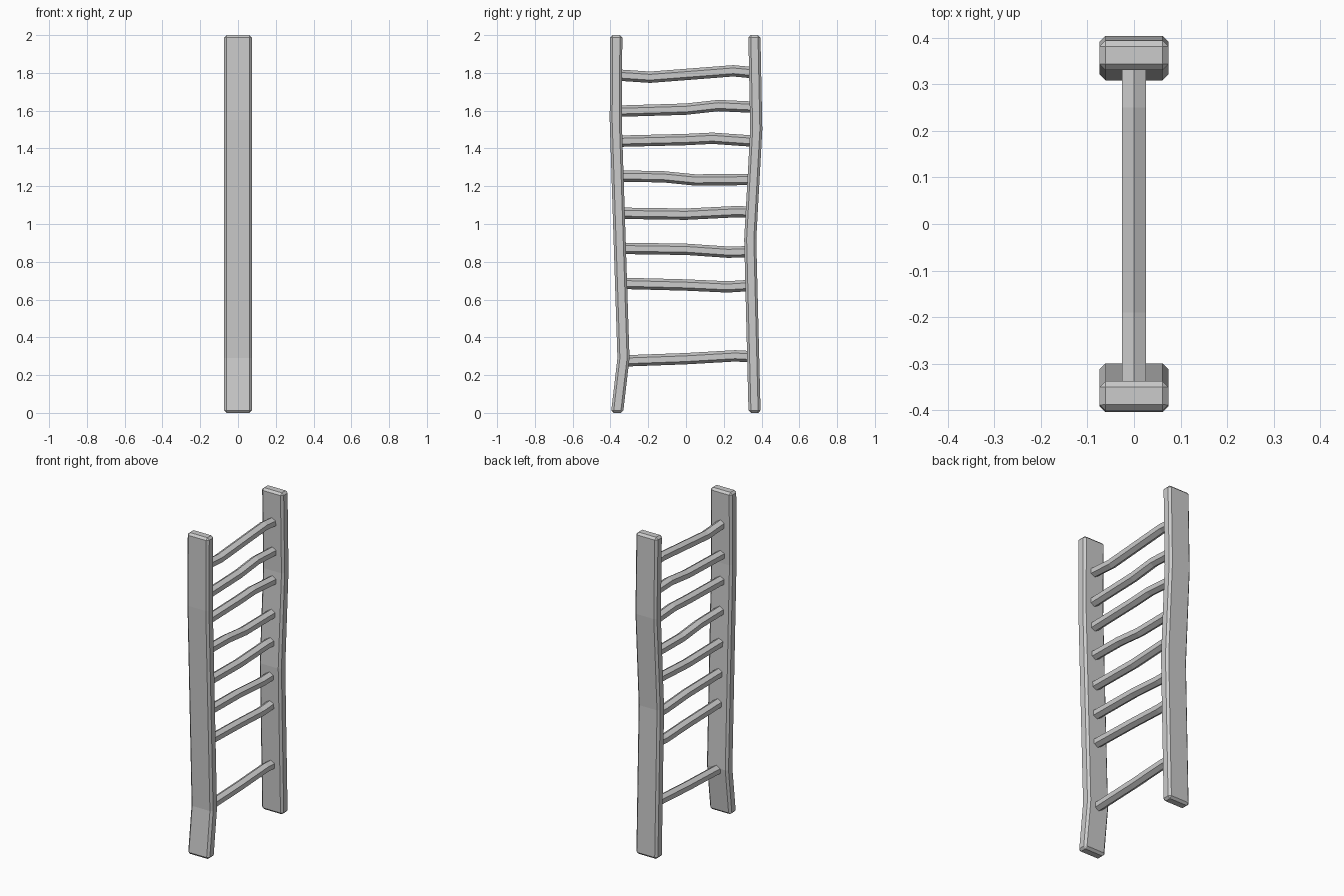
import bpy, bmesh, math

if "Cube" in bpy.data.objects:
    bpy.data.objects.remove(bpy.data.objects["Cube"])


def sweep(name, rings):
    """Skin a list of equal-length vertex rings and cap both ends."""
    bm = bmesh.new()
    vs = [[bm.verts.new(p) for p in ring] for ring in rings]
    n = len(vs[0])
    for a, b in zip(vs, vs[1:]):
        for i in range(n):
            j = (i + 1) % n
            bm.faces.new((a[i], a[j], b[j], b[i]))
    bm.faces.new(vs[0])
    bm.faces.new(vs[-1])
    bmesh.ops.recalc_face_normals(bm, faces=bm.faces)
    mesh = bpy.data.meshes.new(name)
    bm.to_mesh(mesh)
    bm.free()
    obj = bpy.data.objects.new(name, mesh)
    bpy.context.collection.objects.link(obj)
    return obj


# Rails: (z, centre y) along each crooked plank
HALF_X, HALF_Y = 0.074, 0.032
LEFT = [(0, -0.365), (0.29, -0.331), (1.55, -0.372), (2, -0.369)]
RIGHT = [(0, 0.363), (0.92, 0.340), (1.5, 0.372), (2, 0.362)]


def rail(name, path):
    corners = [(-1, -1), (1, -1), (1, 1), (-1, 1)]
    obj = sweep(name, [[(sx * HALF_X, y + sy * HALF_Y, z) for sx, sy in corners]
                       for z, y in path])
    bev = obj.modifiers.new("chamfer", 'BEVEL')
    bev.width = 0.013
    bev.segments = 1
    bev.limit_method = 'ANGLE'
    bev.angle_limit = math.radians(40)


rail("left_rail", LEFT)
rail("right_rail", RIGHT)


def rail_y(path, z):
    for (z0, y0), (z1, y1) in zip(path, path[1:]):
        if z <= z1:
            return y0 + (y1 - y0) * (z - z0) / (z1 - z0)


# Rungs: left end z, inner (y, z) bends, right end z
RUNGS = [
    (0.275, [(0.0, 0.287), (0.26, 0.302)], 0.297),
    (0.686, [(0.0, 0.677), (0.22, 0.667)], 0.675),
    (0.871, [(0.0, 0.866), (0.22, 0.851)], 0.853),
    (1.057, [(0.0, 1.052), (0.26, 1.065)], 1.063),
    (1.254, [(-0.12, 1.250), (0.05, 1.233)], 1.236),
    (1.438, [(0.0, 1.447), (0.14, 1.454)], 1.438),
    (1.597, [(0.0, 1.608), (0.17, 1.627)], 1.618),
    (1.789, [(-0.19, 1.777), (0.25, 1.811)], 1.800),
]
R = 0.030
HEX = [(R * math.sin(k * math.pi / 3), R * math.cos(k * math.pi / 3)) for k in range(6)]

for i, (za, bends, zb) in enumerate(RUNGS, 1):
    path = [(rail_y(LEFT, za), za)] + bends + [(rail_y(RIGHT, zb), zb)]
    sweep(f"rung_{i}", [[(hx, y, z + hz) for hx, hz in HEX] for y, z in path])
